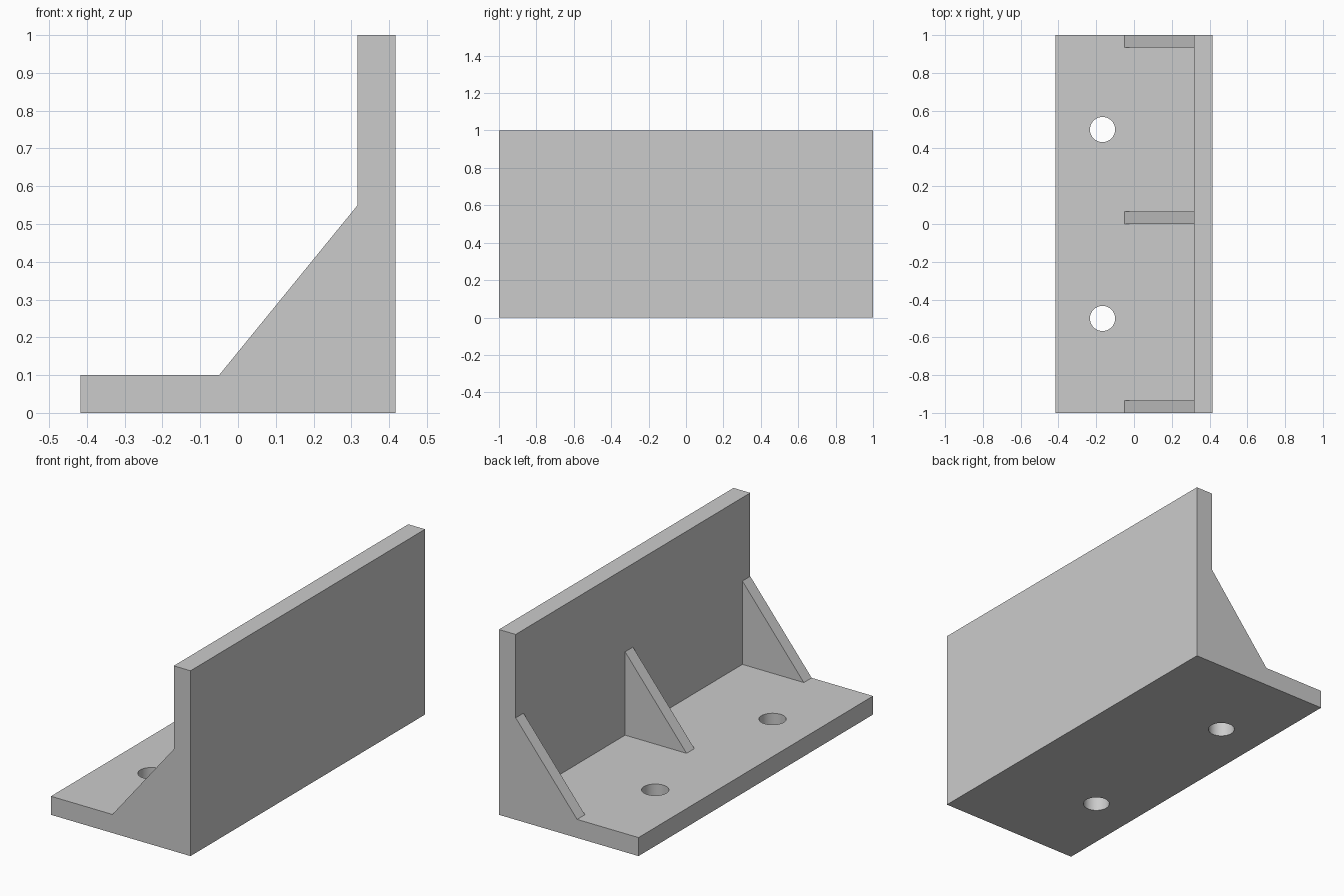
import bpy, bmesh
from mathutils import Vector

cube = bpy.data.objects.get("Cube")
if cube:
    bpy.data.objects.remove(cube, do_unlink=True)

HALF_WIDTH, HALF_LENGTH, HEIGHT = 0.4167, 1.0, 1.0
THICK = 0.1                      # plate thickness
WALL_X = HALF_WIDTH - THICK      # inner face of the upright wall
RIB_X, RIB_TOP, RIB_THICK = -0.05, 0.55, 0.0667
HOLE_X, HOLE_Y, HOLE_RADIUS = -0.1667, 0.5, 0.0667

grey = bpy.data.materials.new("light grey")
grey.use_nodes = True
colour = (0.6, 0.6, 0.6, 1)
grey.diffuse_color = colour
grey.node_tree.nodes["Principled BSDF"].inputs["Base Color"].default_value = colour


def extrude_profile(name, profile, y_start, depth):
    """Extrude an x-z outline along +y."""
    bm = bmesh.new()
    face = bm.faces.new([bm.verts.new((x, y_start, z)) for x, z in profile])
    result = bmesh.ops.extrude_face_region(bm, geom=[face])
    moved = [v for v in result["geom"] if isinstance(v, bmesh.types.BMVert)]
    bmesh.ops.translate(bm, verts=moved, vec=Vector((0, depth, 0)))
    bmesh.ops.recalc_face_normals(bm, faces=bm.faces)
    mesh = bpy.data.meshes.new(name)
    bm.to_mesh(mesh)
    bm.free()
    mesh.materials.append(grey)
    obj = bpy.data.objects.new(name, mesh)
    bpy.context.collection.objects.link(obj)
    return obj


# L-shaped body: base flange and upright wall
body = extrude_profile("angle_body", [
    (-HALF_WIDTH, 0), (HALF_WIDTH, 0), (HALF_WIDTH, HEIGHT),
    (WALL_X, HEIGHT), (WALL_X, THICK), (-HALF_WIDTH, THICK),
], -HALF_LENGTH, 2 * HALF_LENGTH)

# Bolt holes through the base flange
for side in (-1, 1):
    bpy.ops.mesh.primitive_cylinder_add(
        vertices=48, radius=HOLE_RADIUS, depth=4 * THICK,
        location=(HOLE_X, side * HOLE_Y, THICK / 2))
    cutter = bpy.context.object
    cutter.name = "hole_cutter"
    cutter.hide_render = True
    cutter.data.materials.append(grey)
    bpy.context.view_layer.objects.active = body
    cut = body.modifiers.new("bolt_hole", "BOOLEAN")
    cut.operation = "DIFFERENCE"
    cut.solver = "EXACT"
    cut.object = cutter
    bpy.ops.object.modifier_apply(modifier=cut.name)
    bpy.data.objects.remove(cutter, do_unlink=True)

bpy.ops.object.select_all(action="DESELECT")
body.select_set(True)
bpy.context.view_layer.objects.active = body
bpy.ops.object.shade_smooth_by_angle()

# Triangular stiffening ribs
ribs = {
    "front_rib": -HALF_LENGTH,
    "middle_rib": 0,
    "back_rib": HALF_LENGTH - RIB_THICK,
}
for name, y in ribs.items():
    extrude_profile(name, [(RIB_X, THICK), (WALL_X, THICK), (WALL_X, RIB_TOP)],
                    y, RIB_THICK)
